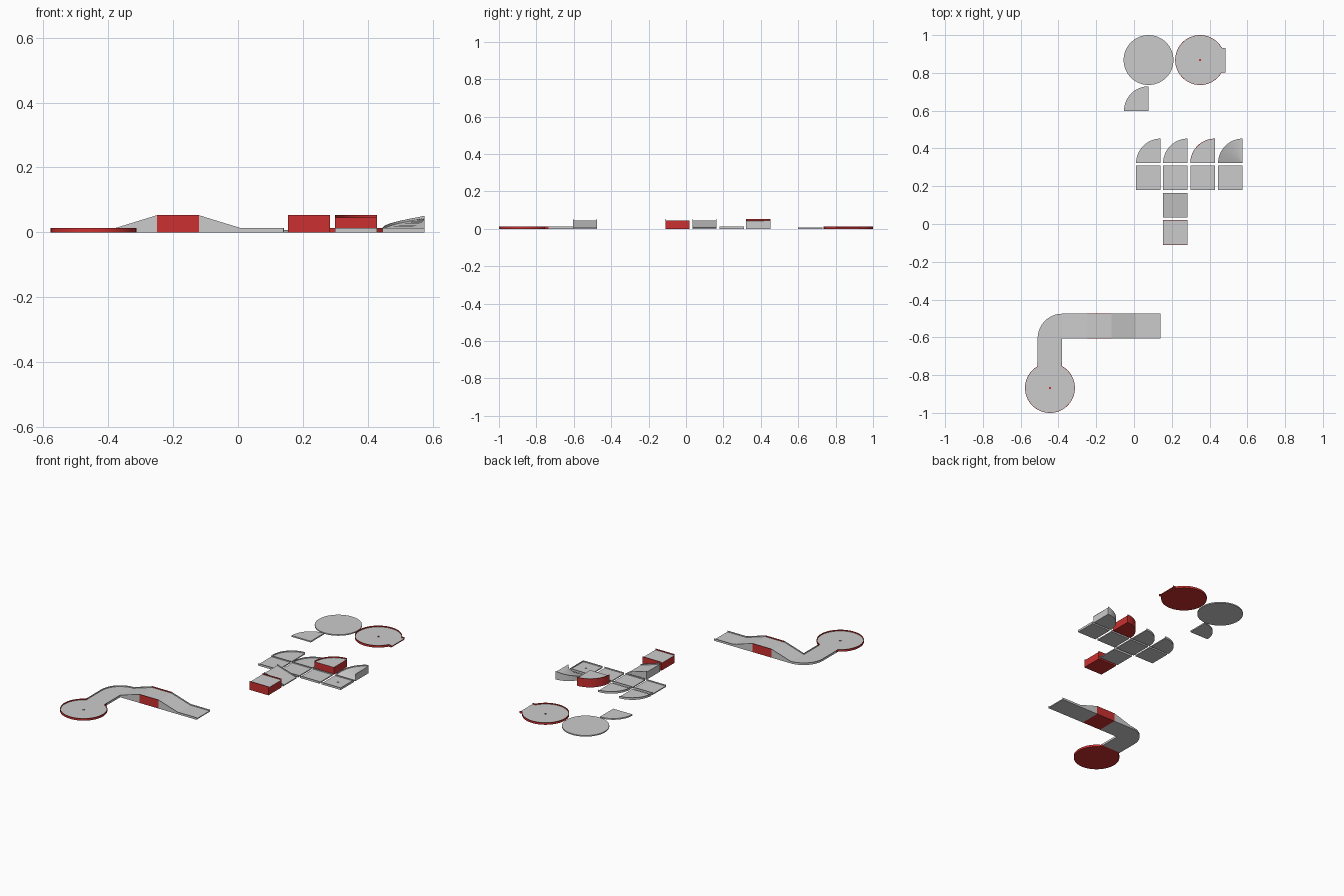
import bpy, bmesh, math

if "Cube" in bpy.data.objects:
    bpy.data.objects.remove(bpy.data.objects["Cube"])

S, W, T = 0.13, 0.065, 0.0025       # tile size, half size, curb thickness
R, TAB = 0.132, 0.134               # round green radius, connector reach
LOW, HIGH, CURB = 0.006, 0.046, 0.007

red = bpy.data.materials.new("red_base")
red.diffuse_color = (0.6, 0.03, 0.03, 1)
red.use_nodes = True
red.node_tree.nodes["Principled BSDF"].inputs["Base Color"].default_value = red.diffuse_color
light = bpy.data.materials.new("light_floor")
light.diffuse_color = (0.9, 0.9, 0.92, 1)
light.use_nodes = True
light.node_tree.nodes["Principled BSDF"].inputs["Base Color"].default_value = light.diffuse_color


def loft(bm, rings, floor=None, skip=None, caps=True):
    """Skin closed rings; 'floor' is the ring edge that gets the floor material."""
    vs = [[bm.verts.new(p) for p in ring] for ring in rings]
    n = len(vs[0])
    for a, b in zip(vs, vs[1:]):
        for i in range(n):
            if i != skip:
                j = (i + 1) % n
                f = bm.faces.new((a[i], a[j], b[j], b[i]))
                f.material_index = int(i == floor)
    if caps:
        bm.faces.new(vs[0])
        bm.faces.new(vs[-1][::-1])


def finish(bm, name, loc, turn=0, coloured=False):
    bmesh.ops.remove_doubles(bm, verts=bm.verts, dist=1e-5)
    bmesh.ops.recalc_face_normals(bm, faces=bm.faces)
    me = bpy.data.meshes.new(name)
    bm.to_mesh(me)
    bm.free()
    ob = bpy.data.objects.new(name, me)
    bpy.context.collection.objects.link(ob)
    ob.location = (loc[0], loc[1], 0)
    ob.rotation_euler.z = math.radians(turn)
    if coloured:
        me.materials.append(red)
        me.materials.append(light)
    else:
        for p in me.polygons:
            p.material_index = 0
    bpy.ops.object.select_all(action='DESELECT')
    ob.select_set(True)
    bpy.context.view_layer.objects.active = ob
    bpy.ops.object.shade_smooth_by_angle(angle=math.radians(30))


def straight(name, loc, h0=LOW, h1=LOW, turn=0, coloured=False):
    """Square tile along x with a curb on both sides; loc is the centre."""
    bm = bmesh.new()
    rings = []
    for x, h in ((-W, h0), (W, h1)):
        k = h + CURB
        rings.append([(x, y, z) for y, z in (
            (-W, 0), (-W, k), (-W + T, k), (-W + T, h),
            (W - T, h), (W - T, k), (W, k), (W, 0))])
    loft(bm, rings, floor=3)
    finish(bm, name, loc, turn, coloured)


def quarter(name, loc, h0=LOW, h1=LOW, curb=CURB, coloured=False, n=16):
    """Quarter-disc bend; loc is the pivot corner at the lower right."""
    bm = bmesh.new()
    rings = []
    for i in range(n + 1):
        a = math.pi - math.pi / 2 * i / n
        h = h0 + (h1 - h0) * i / n
        prof = [(0, 0), (0, h)]
        if curb:
            prof += [(S - T, h), (S - T, h + curb), (S, h + curb), (S, 0)]
        else:
            prof += [(S, h), (S, 0)]
        rings.append([(r * math.cos(a), r * math.sin(a), z) for r, z in prof])
    loft(bm, rings, floor=1, skip=0)
    finish(bm, name, loc, 0, coloured)


def plate(bm, outline, h=LOW):
    """Flat slab with a small cup in the middle."""
    cup = []
    for x, y in outline:
        d = math.hypot(x, y)
        cup.append((x / d * 0.006, y / d * 0.006))
    layers = ((outline, 0), (outline, h), (cup, h), (cup, 0.001))
    loft(bm, [[(x, y, z) for x, y in pts] for pts, z in layers])
    for f in bm.faces:
        f.material_index = int(all(v.co.z > h - 1e-5 for v in f.verts))


def rail(bm, outer, inner, h=LOW):
    loft(bm, [[(*o, h), (*o, h + CURB), (*i, h + CURB), (*i, h)]
              for o, i in zip(outer, inner)])


def green_path(r, w, n=56):
    a = math.asin(w / r)
    arc = [(r * math.cos(t), r * math.sin(t))
           for t in (a + (2 * math.pi - 2 * a) * i / n for i in range(n + 1))]
    return [(TAB, w)] + arc + [(TAB, -w)]


def green(name, loc, turn=0):
    """Round end piece with cup, rim and open connector."""
    bm = bmesh.new()
    outer = green_path(R, W)
    plate(bm, outer)
    rail(bm, outer, green_path(R - T, W - T))
    finish(bm, name, loc, turn, True)


def end_tile(name, loc):
    """Square tile with cup, closed on three sides."""
    bm = bmesh.new()
    pts = []
    for i in range(24):
        c, s = math.cos(i * math.pi / 12), math.sin(i * math.pi / 12)
        m = W / max(abs(c), abs(s))
        pts.append((c * m, s * m))
    plate(bm, pts)
    w = W - T
    rail(bm, [(-W, -W), (W, -W), (W, W), (-W, W)],
         [(-W, -w), (w, -w), (w, w), (-W, w)])
    finish(bm, name, loc)


# assembled course
green("course_green", (-0.445, -0.868), 90)
straight("course_lane", (-0.445, -0.67), turn=90)
quarter("course_bend", (-0.38, -0.605))
straight("course_ramp_up", (-0.315, -0.54), LOW, HIGH)
straight("course_bridge", (-0.185, -0.54), HIGH, HIGH, coloured=True)
straight("course_ramp_down", (-0.055, -0.54), HIGH, LOW)
straight("course_start", (0.075, -0.54))

# loose tiles
cols = [0.076, 0.219, 0.363, 0.510]
for i, x in enumerate(cols[:3]):
    straight(f"loose_lane_{i + 1}", (x, 0.245))
end_tile("loose_end_tile", (cols[3], 0.245))
straight("loose_ramp", (cols[1], 0.099), HIGH, LOW)
straight("loose_block", (cols[1], -0.045), HIGH, HIGH, coloured=True)

# loose bends
quarter("loose_bend_1", (cols[0] + W, 0.322))
quarter("loose_bend_2", (cols[1] + W, 0.322))
quarter("loose_bend_raised", (cols[2] + W, 0.322), HIGH, HIGH, coloured=True)
quarter("loose_bend_ramp", (cols[3] + W, 0.322), LOW, HIGH - 0.002)

# floor panels and spare green
quarter("floor_quarter", (0.077, 0.599), 0.008, 0.008, curb=0)
bm = bmesh.new()
disc = [(R * math.cos(i * math.pi / 32), R * math.sin(i * math.pi / 32)) for i in range(64)]
loft(bm, [[(x, y, z) for x, y in disc] for z in (0, 0.007)])
finish(bm, "floor_disc", (0.077, 0.868))
green("loose_green", (0.35, 0.868))
